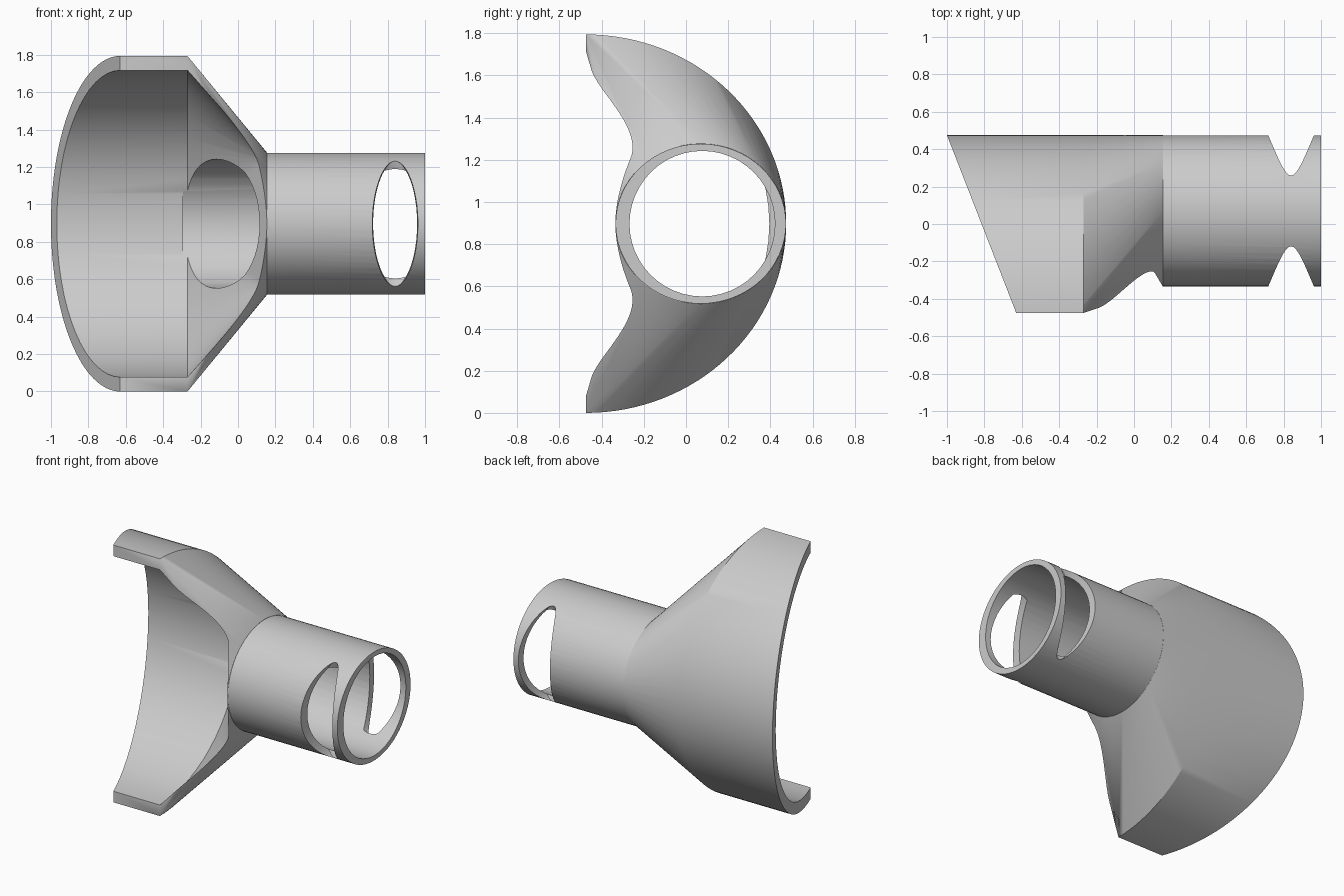
import bpy, bmesh
from math import sin, cos, pi

if "Cube" in bpy.data.objects:
    bpy.data.objects.remove(bpy.data.objects["Cube"])

ZC = 0.897          # height of the main axis
YS = -0.475         # front plane, centre line of the half shell


def ring(pos, centre, ry, rz, n=64, a0=0.0, a1=2 * pi):
    """Ellipse in the YZ plane; pos is an x value or a function of y."""
    pts = []
    for i in range(n + 1):
        a = a0 + (a1 - a0) * i / n
        y = centre + ry * cos(a)
        pts.append((pos(y) if callable(pos) else pos, y, ZC + rz * sin(a)))
    return pts


def oval(y, rx, rz, n=48):
    """Ellipse in the XZ plane for the side openings."""
    return [(0.84 + rx * cos(2 * pi * i / n), y, ZC + rz * sin(2 * pi * i / n))
            for i in range(n)]


def hull(name, pts, helper=True):
    bm = bmesh.new()
    for p in pts:
        bm.verts.new(p)
    bmesh.ops.remove_doubles(bm, verts=bm.verts[:], dist=1e-5)
    bmesh.ops.convex_hull(bm, input=bm.verts[:])
    loose = [v for v in bm.verts if not v.link_faces]
    bmesh.ops.delete(bm, geom=loose, context='VERTS')
    bmesh.ops.dissolve_limit(bm, angle_limit=0.002, verts=bm.verts[:], edges=bm.edges[:])
    bmesh.ops.recalc_face_normals(bm, faces=bm.faces[:])
    me = bpy.data.meshes.new(name)
    bm.to_mesh(me)
    bm.free()
    ob = bpy.data.objects.new(name, me)
    bpy.context.collection.objects.link(ob)
    ob.hide_render = helper
    return ob


def combine(target, other, op):
    m = target.modifiers.new(op, 'BOOLEAN')
    m.operation, m.solver, m.object = op, 'EXACT', other
    bpy.context.view_layer.objects.active = target
    bpy.ops.object.modifier_apply(modifier=m.name)
    bpy.data.objects.remove(other)


# Half shell with slanted end, tapering onto the tube
slant = lambda y: -1 + (0.475 - y) * 0.3895
body = hull("funnel_connector",
            ring(slant, YS, 0.95, 0.897, 64, -pi / 2, pi / 2)
            + ring(-0.27, YS, 0.95, 0.897, 64, -pi / 2, pi / 2)
            + ring(0.155, 0.07, 0.405, 0.38), helper=False)

# Round tube
combine(body, hull("tube", ring(0.12, 0.07, 0.404, 0.379)
                   + ring(1.0, 0.07, 0.404, 0.379)), 'UNION')

# Open cavity narrowing to a vertical slot
box = [(0.155, y, ZC + s * 0.34) for y in (-0.9, -0.336) for s in (-1, 1)]
combine(body, hull("cavity", ring(-1.3, YS, 0.87, 0.82)
                   + ring(-0.27, YS, 0.87, 0.82) + box), 'DIFFERENCE')

# Tube bore
combine(body, hull("bore", ring(-0.295, 0.077, 0.345, 0.345, 48)
                   + ring(1.2, 0.077, 0.345, 0.345, 48)), 'DIFFERENCE')

# Flared oval openings through front and back of the tube
for s in (-1, 1):
    combine(body, hull("opening", oval(0.07, 0.095, 0.26)
                       + oval(0.07 + s * 0.7, 0.105, 0.285)), 'DIFFERENCE')
    combine(body, hull("opening_flare", oval(0.07 + s * 0.17, 0.1, 0.275)
                       + oval(0.07 + s * 0.19, 0.108, 0.335)
                       + oval(0.07 + s * 0.6, 0.135, 0.36)), 'DIFFERENCE')

# Smooth curved walls, crisp edges
bpy.ops.object.select_all(action='DESELECT')
body.select_set(True)
bpy.context.view_layer.objects.active = body
bpy.ops.object.shade_smooth_by_angle(angle=0.4)
